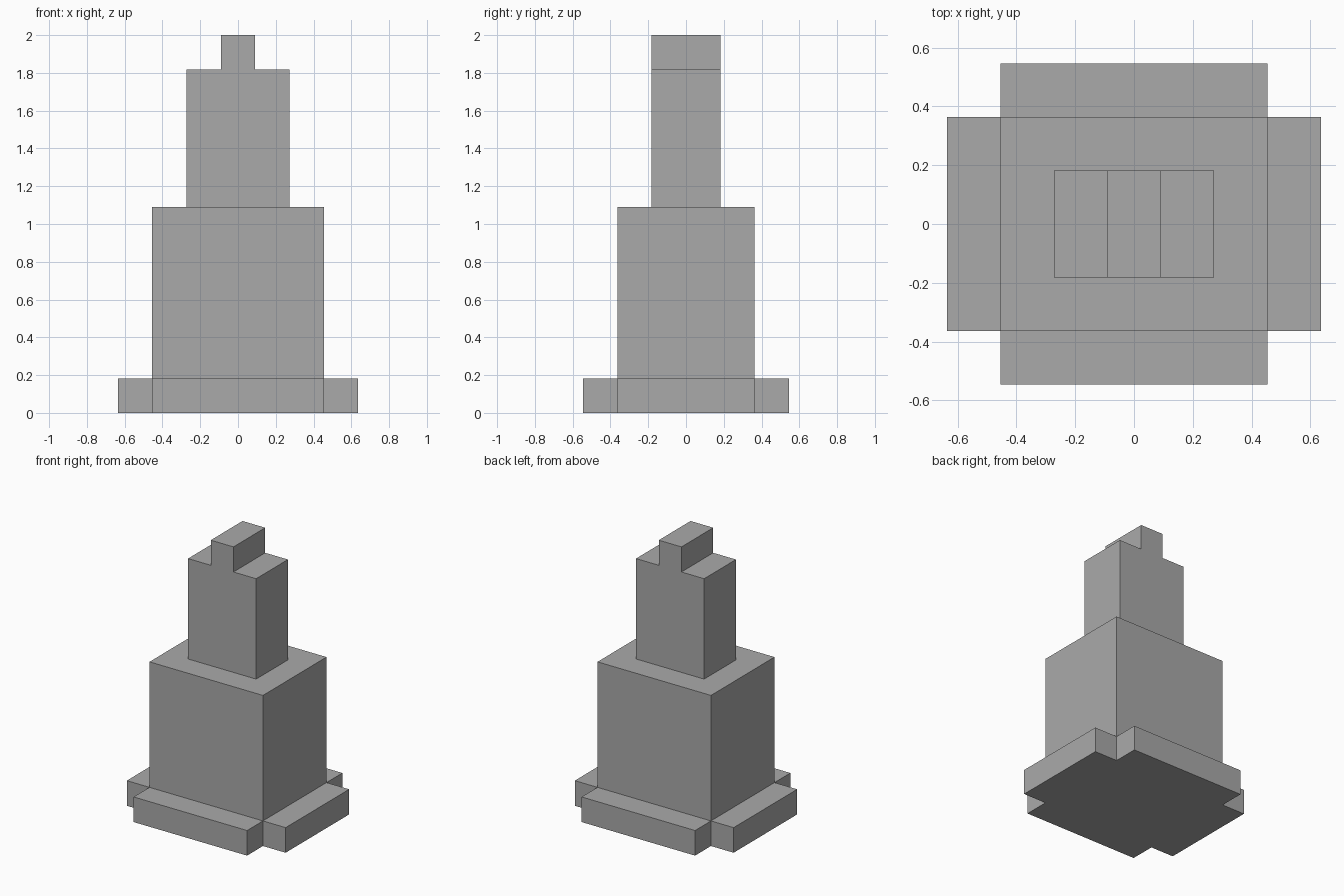
import bpy, bmesh
from mathutils import Vector

cube = bpy.data.objects.get("Cube")
if cube:
    bpy.data.objects.remove(cube, do_unlink=True)

U = 1 / 11  # grid module of the whole design

stone = bpy.data.materials.new("grey_stone")
stone.use_nodes = True
GREY = (0.4, 0.4, 0.4, 1)
stone.diffuse_color = GREY
stone.node_tree.nodes["Principled BSDF"].inputs["Base Color"].default_value = GREY


def prism(name, outline, start, travel):
    """Extrude a flat outline (in modules) along travel, as a closed solid."""
    bm = bmesh.new()
    face = bm.faces.new([bm.verts.new((Vector(p) + Vector(start)) * U) for p in outline])
    moved = bmesh.ops.extrude_face_region(bm, geom=[face])["geom"]
    verts = [g for g in moved if isinstance(g, bmesh.types.BMVert)]
    bmesh.ops.translate(bm, verts=verts, vec=Vector(travel) * U)
    bmesh.ops.recalc_face_normals(bm, faces=bm.faces)
    mesh = bpy.data.meshes.new(name)
    bm.to_mesh(mesh)
    bm.free()
    mesh.materials.append(stone)
    obj = bpy.data.objects.new(name, mesh)
    bpy.context.collection.objects.link(obj)
    return obj


# Cross-shaped plinth: one notched corner repeated around the four quadrants
corner = [(7, 4), (5, 4), (5, 6)]
cross = []
for sx, sy in ((1, 1), (-1, 1), (-1, -1), (1, -1)):
    points = corner if sx * sy > 0 else corner[::-1]
    cross += [(x * sx, y * sy, 0) for x, y in points]
prism("plinth", cross, (0, 0, 0), (0, 0, 2))

# Main block
block = [(-5, -4, 0), (5, -4, 0), (5, 4, 0), (-5, 4, 0)]
prism("main_block", block, (0, 0, 2), (0, 0, 10))

# Upper tower with its raised central ridge, as one stepped profile
half = [(3, 12), (3, 20), (1, 20), (1, 22)]
steps = half + [(-x, z) for x, z in reversed(half)]
prism("upper_tower", [(x, 0, z) for x, z in steps], (0, -2, 0), (0, 4, 0))
